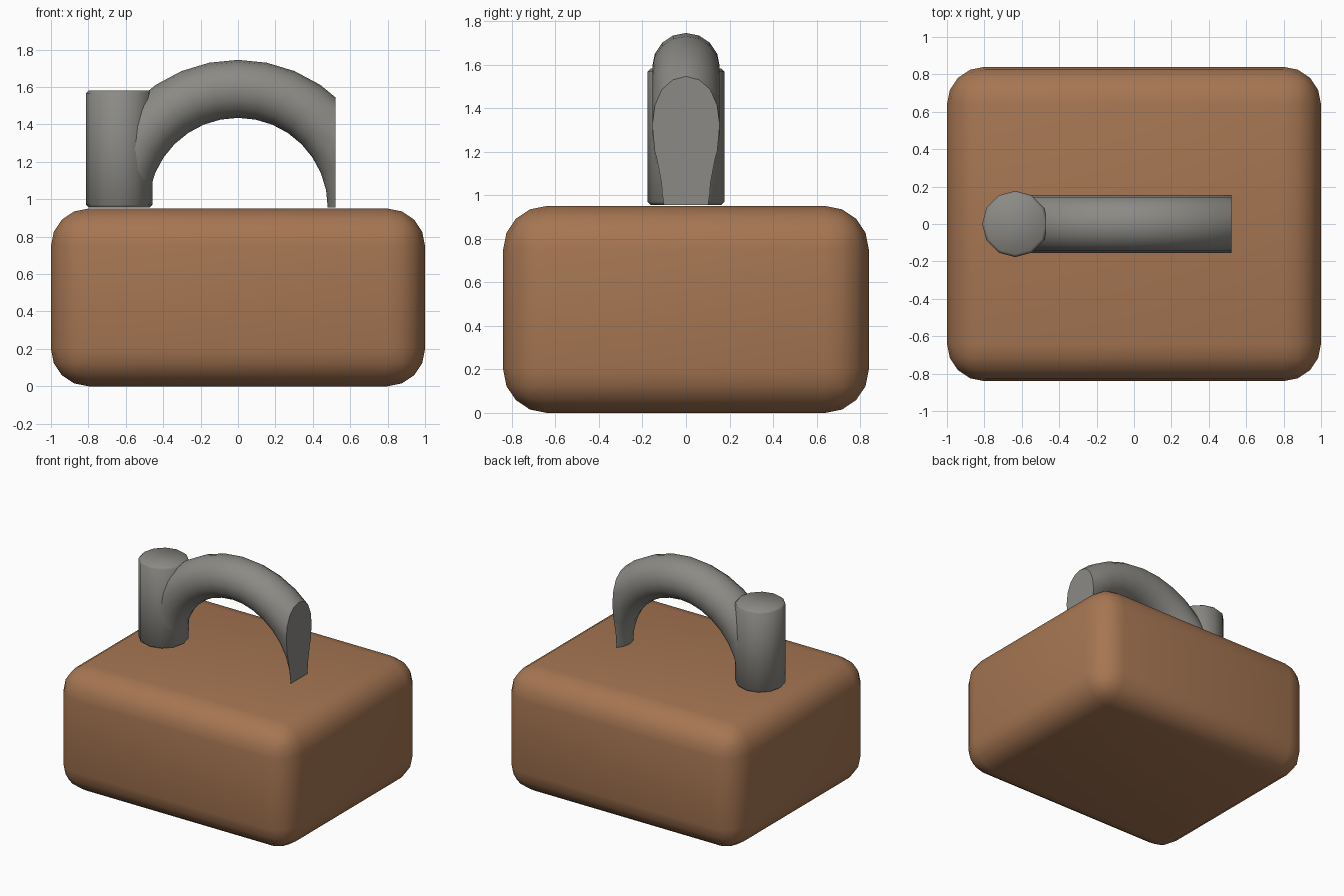
import bpy, bmesh
from math import sin, cos, pi, radians
from mathutils import Vector

cube = bpy.data.objects.get("Cube")
if cube:
    bpy.data.objects.remove(cube, do_unlink=True)


def material(name, rgb):
    m = bpy.data.materials.new(name)
    m.use_nodes = True
    m.diffuse_color = (*rgb, 1)
    bsdf = next(n for n in m.node_tree.nodes if n.type == 'BSDF_PRINCIPLED')
    bsdf.inputs["Base Color"].default_value = (*rgb, 1)
    return m


def finish(bm, name, mat, bevel, segments, angle):
    bmesh.ops.recalc_face_normals(bm, faces=bm.faces[:])
    me = bpy.data.meshes.new(name)
    bm.to_mesh(me)
    bm.free()
    me.materials.append(mat)
    ob = bpy.data.objects.new(name, me)
    bpy.context.collection.objects.link(ob)
    bpy.ops.object.select_all(action='DESELECT')
    ob.select_set(True)
    bpy.context.view_layer.objects.active = ob
    if bevel:
        mod = ob.modifiers.new("rounding", 'BEVEL')
        mod.width, mod.segments = bevel, segments
        mod.limit_method, mod.angle_limit = 'ANGLE', radians(50)
        bpy.ops.object.modifier_apply(modifier=mod.name)
    bpy.ops.object.shade_smooth_by_angle(angle=radians(angle))
    return ob


brown = material("warm brown", (0.38, 0.18, 0.085))
grey = material("steel grey", (0.26, 0.255, 0.235))

BASE = 0.955      # height where the shackle meets the body
ARCH_R = 0.635    # radius of the shackle arch
TUBE_R = 0.155    # radius of the shackle bar

# Lock body: a heavily rounded block
bm = bmesh.new()
bmesh.ops.create_cube(bm, size=1)
bmesh.ops.scale(bm, vec=(2, 1.68, 0.95), verts=bm.verts[:])
bmesh.ops.translate(bm, vec=(0, 0, 0.475), verts=bm.verts[:])
finish(bm, "lock_body", brown, 0.2, 4, 60)

# Shackle post: an upright rod with a softened rim
bm = bmesh.new()
bmesh.ops.create_cone(bm, cap_ends=True, segments=12, radius1=0.177,
                      radius2=0.177, depth=0.627)
bmesh.ops.translate(bm, vec=(-ARCH_R, 0, BASE + 0.3135), verts=bm.verts[:])
finish(bm, "shackle_post", grey, 0.015, 1, 60)

# Shackle arch: a half ring, its free end sliced flat
bm = bmesh.new()
STEPS, SIDES = 16, 16
rings = []
for i in range(STEPS + 1):
    a = pi * i / STEPS
    ring = []
    for j in range(SIDES):
        b = 2 * pi * j / SIDES
        r = ARCH_R + TUBE_R * cos(b)
        ring.append(bm.verts.new((r * cos(a), TUBE_R * sin(b), BASE + r * sin(a))))
    rings.append(ring)
for lower, upper in zip(rings, rings[1:]):
    for j in range(SIDES):
        k = (j + 1) % SIDES
        bm.faces.new((lower[j], lower[k], upper[k], upper[j]))
bm.faces.new(rings[0])
bm.faces.new(rings[-1])
bmesh.ops.bisect_plane(bm, geom=bm.verts[:] + bm.edges[:] + bm.faces[:],
                       plane_co=Vector((0.52, 0, 0)), plane_no=Vector((1, 0, 0)),
                       clear_outer=True)
bmesh.ops.holes_fill(bm, edges=[e for e in bm.edges if e.is_boundary], sides=0)
finish(bm, "shackle_arch", grey, 0, 1, 40)
